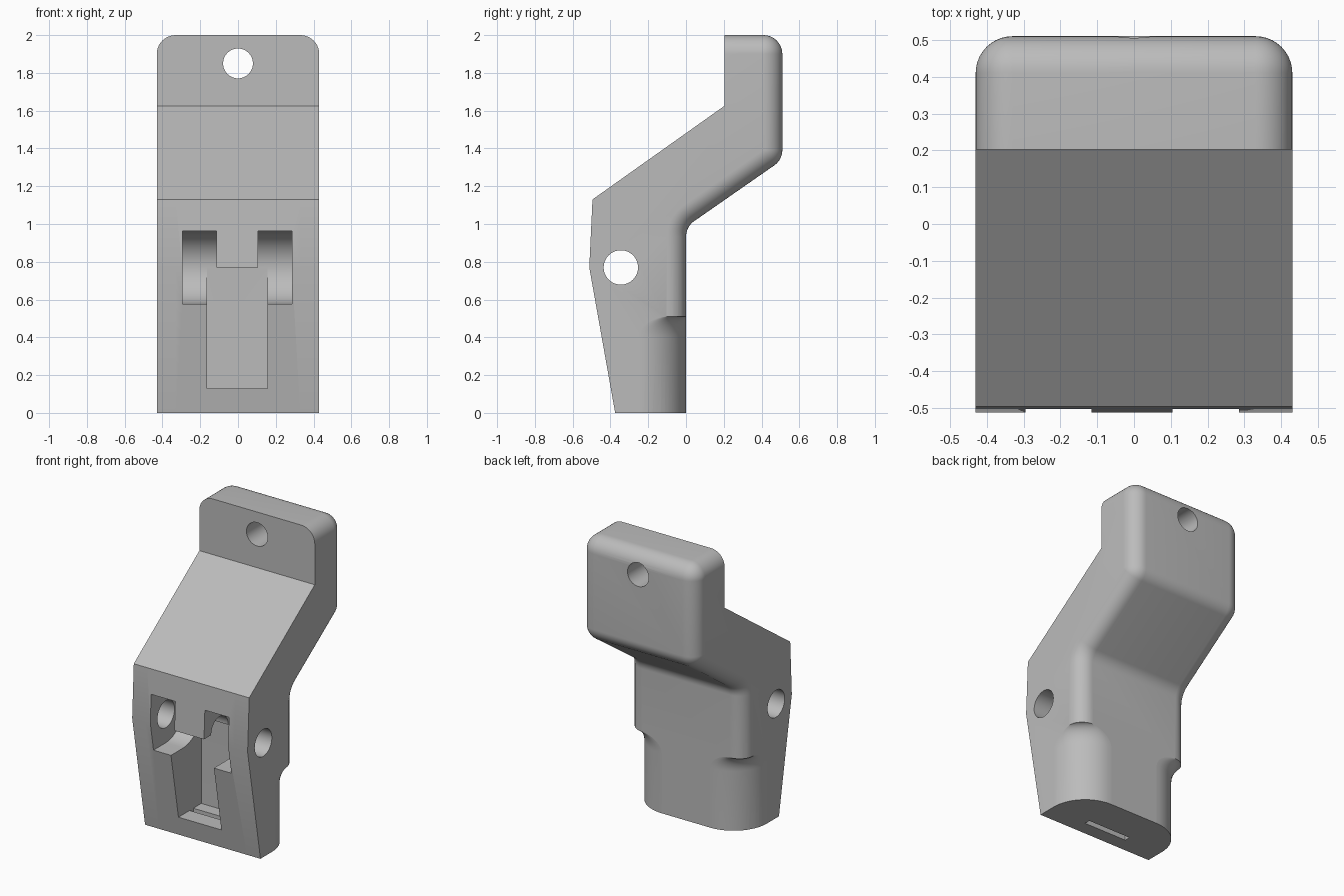
import bpy, bmesh, math
from mathutils import Vector

scene_cube = bpy.data.objects.get("Cube")
if scene_cube:
    bpy.data.objects.remove(scene_cube, do_unlink=True)

HALF, ROUND, MID = 0.43, 0.1, -0.005   # half width, edge radius, pocket centre


def loft(name, rings):
    """Closed solid through rings with equal point counts."""
    bm = bmesh.new()
    loops = [[bm.verts.new(p) for p in ring] for ring in rings]
    for a, b in zip(loops, loops[1:]):
        for i in range(len(a)):
            j = (i + 1) % len(a)
            bm.faces.new((a[i], a[j], b[j], b[i]))
    bm.faces.new(loops[0])
    bm.faces.new(loops[-1])
    bmesh.ops.remove_doubles(bm, verts=bm.verts, dist=1e-5)
    bmesh.ops.recalc_face_normals(bm, faces=bm.faces)
    mesh = bpy.data.meshes.new(name)
    bm.to_mesh(mesh)
    bm.free()
    obj = bpy.data.objects.new(name, mesh)
    bpy.context.collection.objects.link(obj)
    return obj


def along_x(name, outline, x0, x1):
    return loft(name, [[(x, y, z) for y, z in outline] for x in (x0, x1)])


def along_y(name, outline, y0, y1):
    return loft(name, [[(x, y, z) for x, z in outline] for y in (y0, y1)])


def arc(cx, cy, r, start, end, n):
    return [(cx + r * math.cos(math.radians(start + (end - start) * i / n)),
             cy + r * math.sin(math.radians(start + (end - start) * i / n)))
            for i in range(n + 1)]


def rect(a0, a1, b0, b1):
    return [(a0, b0), (a1, b0), (a1, b1), (a0, b1)]


def fillet(before, corner, after, growth, n=10):
    """Rounded corner whose radius changes by growth about a fixed centre."""
    p = Vector(corner)
    u = (Vector(before) - p).normalized()
    v = (Vector(after) - p).normalized()
    half = u.angle(v) / 2
    centre = p + (u + v).normalized() * ROUND / math.sin(half)
    reach = ROUND / math.tan(half)
    n0 = (p + u * reach - centre).normalized()
    n1 = (p + v * reach - centre).normalized()
    return [tuple(centre + n0.slerp(n1, i / n) * (ROUND + growth))
            for i in range(n + 1)]


# Body: side profile lofted across the width, back and top edges rounded
front = [(-0.375, 0), (-0.512, 0.77), (-0.495, 1.13), (0.203, 1.625)]
back = [(0.203, 2), (0.51, 2), (0.51, 1.34), (0, 0.985), (0, 0)]


def profile(inset):
    pts = front + [(back[0][0], 2 - inset)]
    for i, growth in ((1, -inset), (2, -inset), (3, inset)):
        pts += fillet(back[i - 1], back[i], back[i + 1], growth)
    return pts + [(-inset, 0)]


steps = [math.radians(90 * i / 10) for i in range(11)]
stations = [(HALF - ROUND + ROUND * math.sin(t), ROUND * (1 - math.cos(t)))
            for t in steps]
stations = [(-x, d) for x, d in reversed(stations)] + stations
body = loft("bracket_body", [[(x, y, z) for y, z in profile(d)] for x, d in stations])

# Holes for the cross pin and the mounting screw
cutters = [
    along_x("pin_hole", arc(-0.345, 0.77, 0.091, 0, 352.5, 47), -0.6, 0.6),
    along_y("screw_hole", arc(0, 1.85, 0.079, 0, 352.5, 47), 0, 0.7),
]

# Front pocket: central channel, two round-backed side pockets, floor slot
cutters.append(along_x("channel", rect(-0.7, -0.155, 0.13, 0.77), MID - 0.16, MID + 0.16))
side_pocket = [(-0.7, 0.577)] + arc(-0.348, 0.77, 0.193, -90, 90, 24) + [(-0.7, 0.963)]
for side in (-1, 1):
    cutters.append(along_x("side_pocket", side_pocket, MID + side * 0.11, MID + side * 0.29))
cutters.append(along_x("floor_slot", rect(-0.28, -0.24, -0.1, 0.2), MID - 0.16, MID + 0.16))


# Wider rounding of the lower back corners, flaring out at the top
def corner_ring(side, r, z):
    pts = arc(HALF - r, -r, r, 0, 90, 16)
    pts += [(HALF - r, 0.1), (HALF + 0.1, 0.1), (HALF + 0.1, -r)]
    return [(side * x, y, z) for x, y in pts]


for side in (-1, 1):
    rings = [corner_ring(side, 0.25, -0.1)]
    for t in steps:
        rings.append(corner_ring(side, 0.25 - 0.17 * (1 - math.cos(t)),
                                 0.4 + 0.112 * math.sin(t)))
    cutters.append(loft("corner_cut", rings))

# Cut everything out of the body
bpy.ops.object.select_all(action='DESELECT')
body.select_set(True)
bpy.context.view_layer.objects.active = body
for cutter in cutters:
    cutter.hide_render = True
    mod = body.modifiers.new(cutter.name, 'BOOLEAN')
    mod.operation = 'DIFFERENCE'
    mod.solver = 'EXACT'
    mod.object = cutter
    bpy.ops.object.modifier_apply(modifier=mod.name)
    bpy.data.objects.remove(cutter, do_unlink=True)

# Material and shading
grey = bpy.data.materials.new("plain_grey")
grey.use_nodes = True
colour = (0.5, 0.5, 0.5, 1)
grey.diffuse_color = colour
grey.node_tree.nodes["Principled BSDF"].inputs["Base Color"].default_value = colour
body.data.materials.clear()
body.data.materials.append(grey)
bpy.ops.object.shade_smooth_by_angle(angle=math.radians(25))
